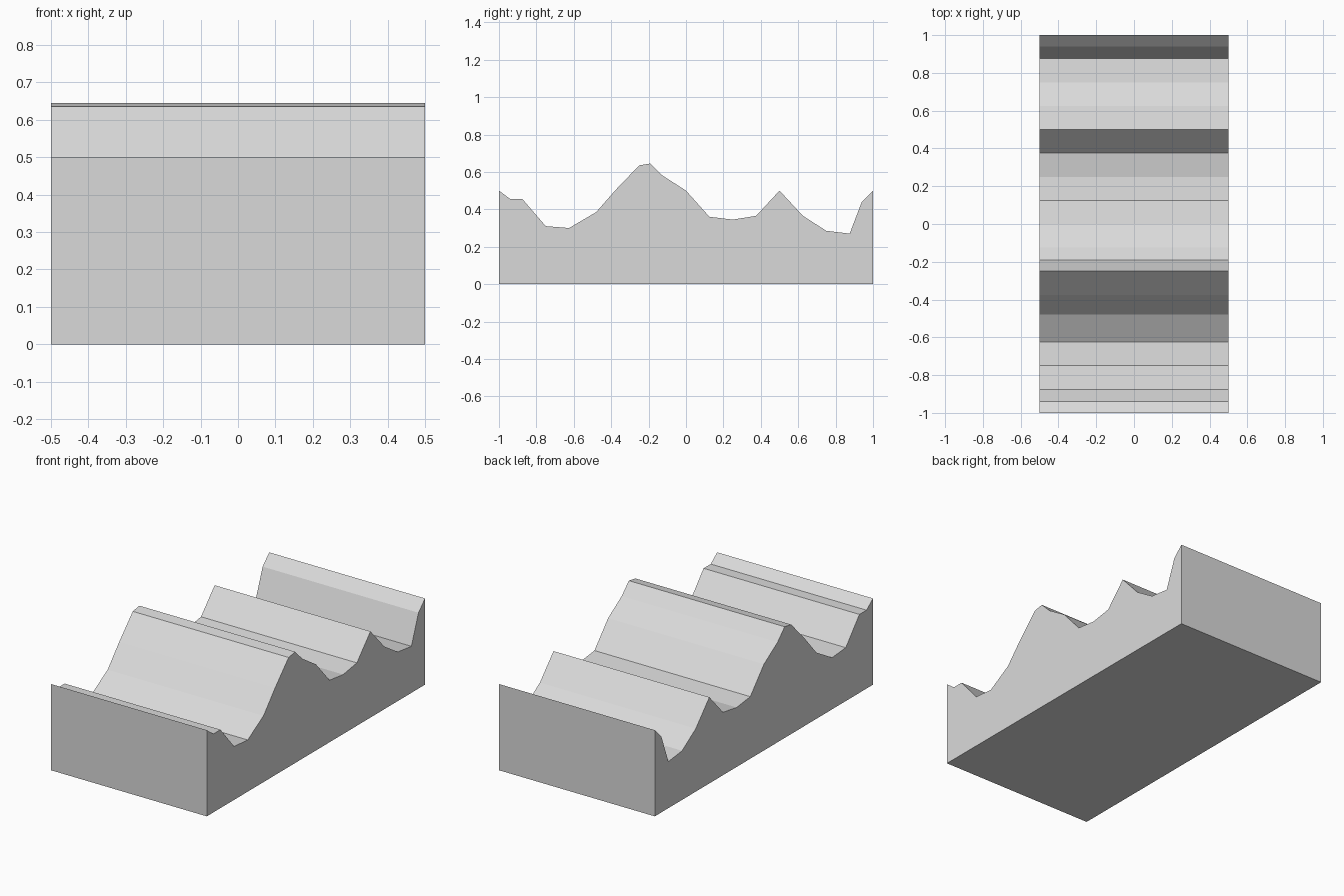
import bpy
import bmesh

cube = bpy.data.objects.get("Cube")
if cube:
    bpy.data.objects.remove(cube, do_unlink=True)

# Ridge line of the terrain, front to back (y, z)
RIDGE = [(-1, .5), (-.94, .455), (-.875, .455), (-.75, .31), (-.625, .3),
         (-.48, .385), (-.375, .505), (-.25, .635), (-.19, .645), (-.125, .58),
         (0, .5), (.125, .36), (.25, .345), (.375, .365), (.5, .5),
         (.625, .365), (.75, .285), (.875, .27), (.94, .44), (1, .5)]
HALF_WIDTH = 0.5

# Plain grey finish
grey = bpy.data.materials.new("light_grey")
grey.use_nodes = True
colour = (0.7, 0.7, 0.7, 1)
grey.diffuse_color = colour
grey.node_tree.nodes["Principled BSDF"].inputs["Base Color"].default_value = colour

# Side outline closed along the flat base, then extruded across the width
bm = bmesh.new()
outline = [(-1, 0)] + RIDGE + [(1, 0)]
side = bm.faces.new([bm.verts.new((-HALF_WIDTH, y, z)) for y, z in outline])
extruded = bmesh.ops.extrude_face_region(bm, geom=[side], use_keep_orig=True)
moved = [v for v in extruded["geom"] if isinstance(v, bmesh.types.BMVert)]
bmesh.ops.translate(bm, verts=moved, vec=(2 * HALF_WIDTH, 0, 0))
bmesh.ops.recalc_face_normals(bm, faces=bm.faces)

mesh = bpy.data.meshes.new("terrain_block")
bm.to_mesh(mesh)
bm.free()
mesh.materials.append(grey)
terrain = bpy.data.objects.new("terrain_block", mesh)
bpy.context.collection.objects.link(terrain)
